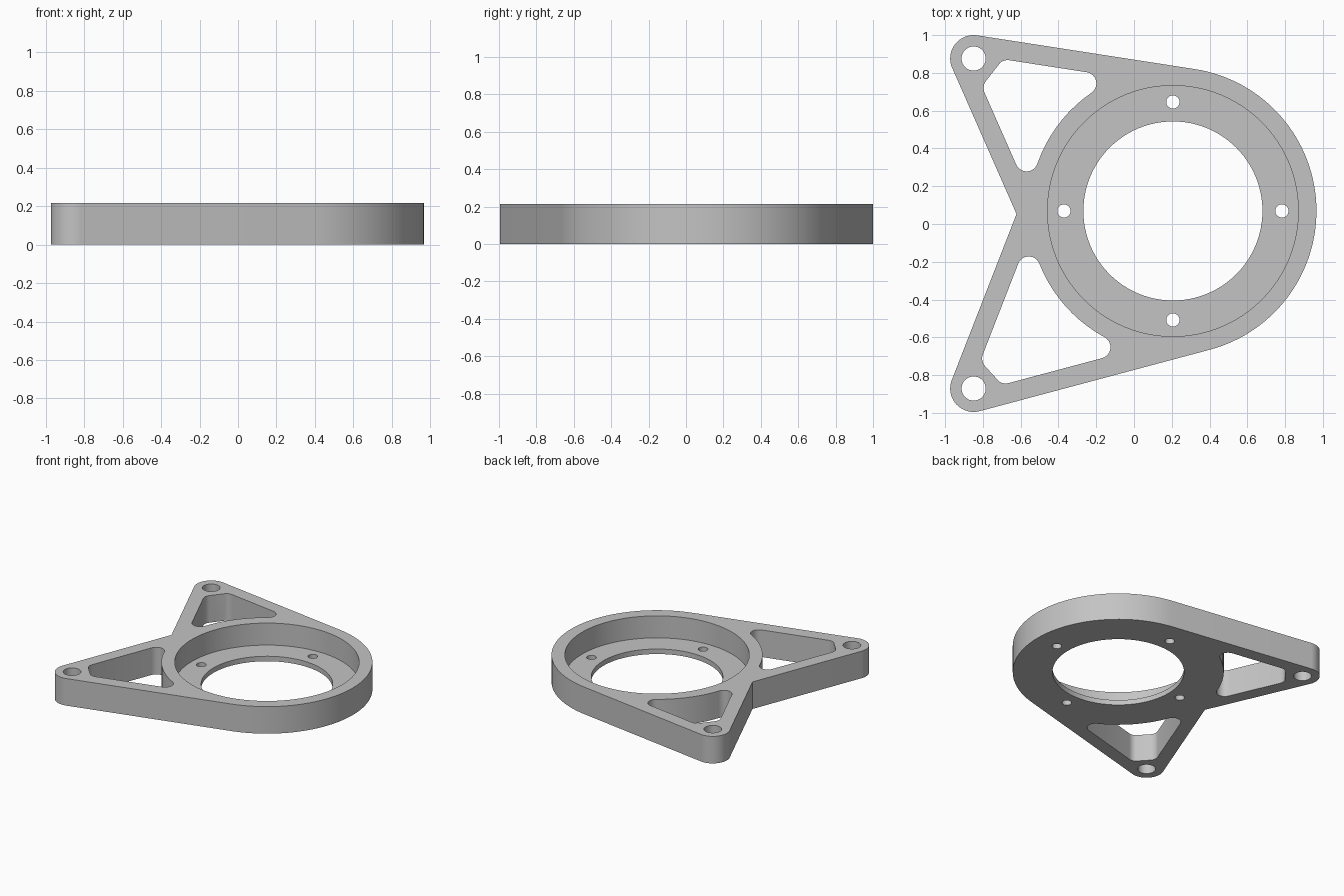
import bpy, bmesh
from math import atan2, acos, cos, sin, pi, sqrt, radians
from mathutils import Vector

cube = bpy.data.objects.get("Cube")
if cube:
    bpy.data.objects.remove(cube, do_unlink=True)

HEIGHT, FLOOR = 0.215, 0.04
RING, RING_R = Vector((0.206, 0.069)), 0.76
LUGS, LUG_R = [Vector((-0.849, 0.876)), Vector((-0.849, -0.871))], 0.124
NOTCH = Vector((-0.622, 0.053))
WALL, FILLET = 0.104, 0.06


def polar(a):
    return Vector((cos(a), sin(a)))


def angle(v):
    return atan2(v.y, v.x)


def arc(c, r, a0, a1, step=radians(4)):
    """Points along the shorter arc from a0 to a1."""
    sweep = (a1 - a0 + pi) % (2 * pi) - pi
    n = max(4, int(abs(sweep) / step))
    return [c + r * polar(a0 + sweep * i / n) for i in range(n + 1)]


def circle(c, r, n=96):
    return [c + r * polar(2 * pi * i / n) for i in range(n)]


def meet(n1, c1, n2, c2):
    """Crossing of the lines n.p = c."""
    d = n1.x * n2.y - n1.y * n2.x
    return Vector((c1 * n2.y - c2 * n1.y, n1.x * c2 - n2.x * c1)) / d


def line_ring(n, c, r, side):
    """Crossing of a line with a circle about the ring centre."""
    h = c - n.dot(RING)
    return RING + n * h + side * sqrt(r * r - h * h) * Vector((-n.y, n.x))


def prism(name, pts, z0, z1):
    bm = bmesh.new()
    face = bm.faces.new([bm.verts.new((p.x, p.y, z0)) for p in pts])
    new = bmesh.ops.extrude_face_region(bm, geom=[face])["geom"]
    bmesh.ops.translate(bm, vec=(0, 0, z1 - z0),
                        verts=[v for v in new if isinstance(v, bmesh.types.BMVert)])
    bmesh.ops.recalc_face_normals(bm, faces=bm.faces)
    mesh = bpy.data.meshes.new(name)
    bm.to_mesh(mesh)
    bm.free()
    ob = bpy.data.objects.new(name, mesh)
    bpy.context.collection.objects.link(ob)
    return ob


# Outline normals and arm window shapes, one arm at a time
windows, arms = [], []
for lug, s in zip(LUGS, (1, -1)):
    to_ring, to_notch = RING - lug, NOTCH - lug
    a_side = angle(to_ring) + s * acos((LUG_R - RING_R) / to_ring.length)
    a_back = angle(to_notch) - s * acos(LUG_R / to_notch.length)
    arms.append((lug, a_side, a_back))

    a_lug = angle(-to_ring)
    n_side, n_back, n_lug = polar(a_side), polar(a_back), polar(a_lug)
    inset = LUG_R - WALL - FILLET
    c_side, c_back = n_side.dot(lug) + inset, n_back.dot(lug) + inset
    c_lug = n_lug.dot(lug) - LUG_R - FILLET
    p1 = line_ring(n_side, c_side, RING_R + FILLET, s)
    p2 = line_ring(n_back, c_back, RING_R + FILLET, -s)
    p3 = meet(n_back, c_back, n_lug, c_lug)
    p4 = meet(n_lug, c_lug, n_side, c_side)
    d1, d2 = angle(RING - p1), angle(RING - p2)
    pts = (arc(p1, FILLET, a_side, d1, 0.2)
           + arc(RING, RING_R, d1 + pi, d2 + pi)[1:-1]
           + arc(p2, FILLET, d2, a_back, 0.2)
           + arc(p3, FILLET, a_back, a_lug, 0.2)
           + arc(p4, FILLET, a_lug, a_side, 0.2)[1:])
    windows.append(pts)

# Solid plate: two lugs, the round end and the notch
(lug_a, side_a, back_a), (lug_b, side_b, back_b) = arms
outline = (arc(lug_a, LUG_R, back_a, side_a)
           + arc(RING, RING_R, side_a, side_b, radians(2.5))
           + arc(lug_b, LUG_R, side_b, back_b) + [NOTCH])
plate = prism("mounting_plate", outline, 0, HEIGHT)

# Cutters: pocket, bore, screw holes, lug holes and arm windows
top, below = HEIGHT + 0.1, -0.1
cutters = [prism("pocket_cutter", circle(RING, 0.664), FLOOR, top),
           prism("bore_cutter", circle(RING, 0.474), below, top)]
for i in range(4):
    centre = RING + 0.577 * polar(i * pi / 2)
    cutters.append(prism("screw_hole_cutter", circle(centre, 0.035, 32), below, top))
for lug, pts in zip(LUGS, windows):
    cutters.append(prism("lug_hole_cutter", circle(lug, 0.064, 40), below, top))
    cutters.append(prism("window_cutter", pts, below, top))

bpy.ops.object.select_all(action="DESELECT")
plate.select_set(True)
bpy.context.view_layer.objects.active = plate
for cutter in cutters:
    cutter.hide_render = True
    mod = plate.modifiers.new(cutter.name, "BOOLEAN")
    mod.operation, mod.solver, mod.object = "DIFFERENCE", "EXACT", cutter
    bpy.ops.object.modifier_apply(modifier=mod.name)
    bpy.data.objects.remove(cutter, do_unlink=True)

# Single grey finish
grey = bpy.data.materials.new("plain_grey")
grey.use_nodes = True
colour = (0.55, 0.55, 0.55, 1)
grey.diffuse_color = colour
grey.node_tree.nodes["Principled BSDF"].inputs["Base Color"].default_value = colour
plate.data.materials.clear()
plate.data.materials.append(grey)
bpy.ops.object.shade_smooth_by_angle(angle=radians(30))
